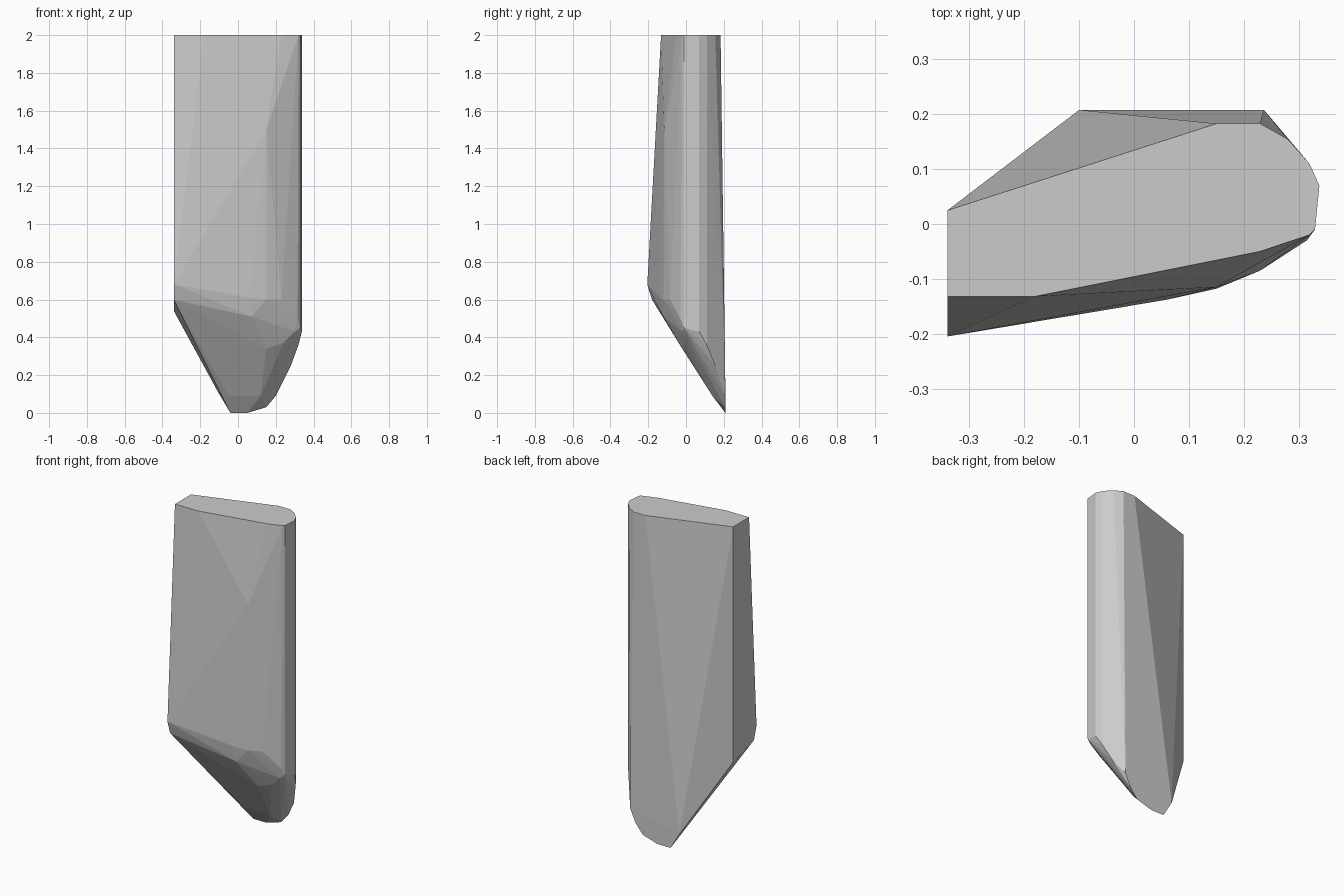
import bpy, bmesh

if "Cube" in bpy.data.objects:
    bpy.data.objects.remove(bpy.data.objects["Cube"])

# Top outline, counter-clockwise (x, y) at z = 2
top_outline = [(-0.34, 0.025), (-0.34, -0.132), (-0.18, -0.132), (0.23, -0.05),
               (0.32, -0.02), (0.33, -0.01), (0.338, 0.07), (0.32, 0.11),
               (0.28, 0.155), (0.23, 0.183), (0.15, 0.183)]

# Slanted left side and swollen front
left_edge = [(-0.34, -0.205, 0.68), (-0.34, -0.18, 0.6), (-0.34, 0.025, 0.54)]
front_bulge = [(0.15, -0.115, 1.5), (0.06, -0.138, 0.61), (0.15, -0.118, 0.6),
               (0.23, -0.085, 0.6), (0.07, -0.12, 0.51), (0.315, -0.03, 0.5)]

# Bevelled nose and rounded right side running down to the tip
nose = [(0.15, -0.02, 0.34), (0.24, -0.01, 0.37), (0.30, -0.02, 0.43),
        (0.33, -0.01, 0.45), (0.338, 0.07, 0.43), (0.32, 0.11, 0.36),
        (0.28, 0.155, 0.25), (-0.05, 0.14, 0.09), (0.12, 0.14, 0.09)]

# Lower rim of the back face (x, z)
back_y = 0.208
back_rim = [(-0.10, 0.10), (-0.04, 0.0), (0.05, 0.0), (0.15, 0.03),
            (0.20, 0.09), (0.237, 0.17)]

points = [(x, y, 2.0) for x, y in top_outline] + left_edge + front_bulge + nose
points += [(x, back_y, z) for x, z in back_rim]

# Faceted convex solid around the rims
bm = bmesh.new()
for p in points:
    bm.verts.new(p)
hull = bmesh.ops.convex_hull(bm, input=bm.verts)
loose = {g for g in hull["geom_interior"] + hull["geom_unused"]
         if isinstance(g, bmesh.types.BMVert)}
bmesh.ops.delete(bm, geom=list(loose), context='VERTS')
bmesh.ops.dissolve_limit(bm, angle_limit=0.01, verts=bm.verts, edges=bm.edges)
bmesh.ops.recalc_face_normals(bm, faces=bm.faces)

mesh = bpy.data.meshes.new("faceted_block")
bm.to_mesh(mesh)
bm.free()

grey = bpy.data.materials.new("mid_grey")
grey.diffuse_color = (0.6, 0.6, 0.6, 1.0)
grey.use_nodes = True
grey.node_tree.nodes["Principled BSDF"].inputs["Base Color"].default_value = grey.diffuse_color
mesh.materials.append(grey)
block = bpy.data.objects.new("faceted_block", mesh)
bpy.context.collection.objects.link(block)
